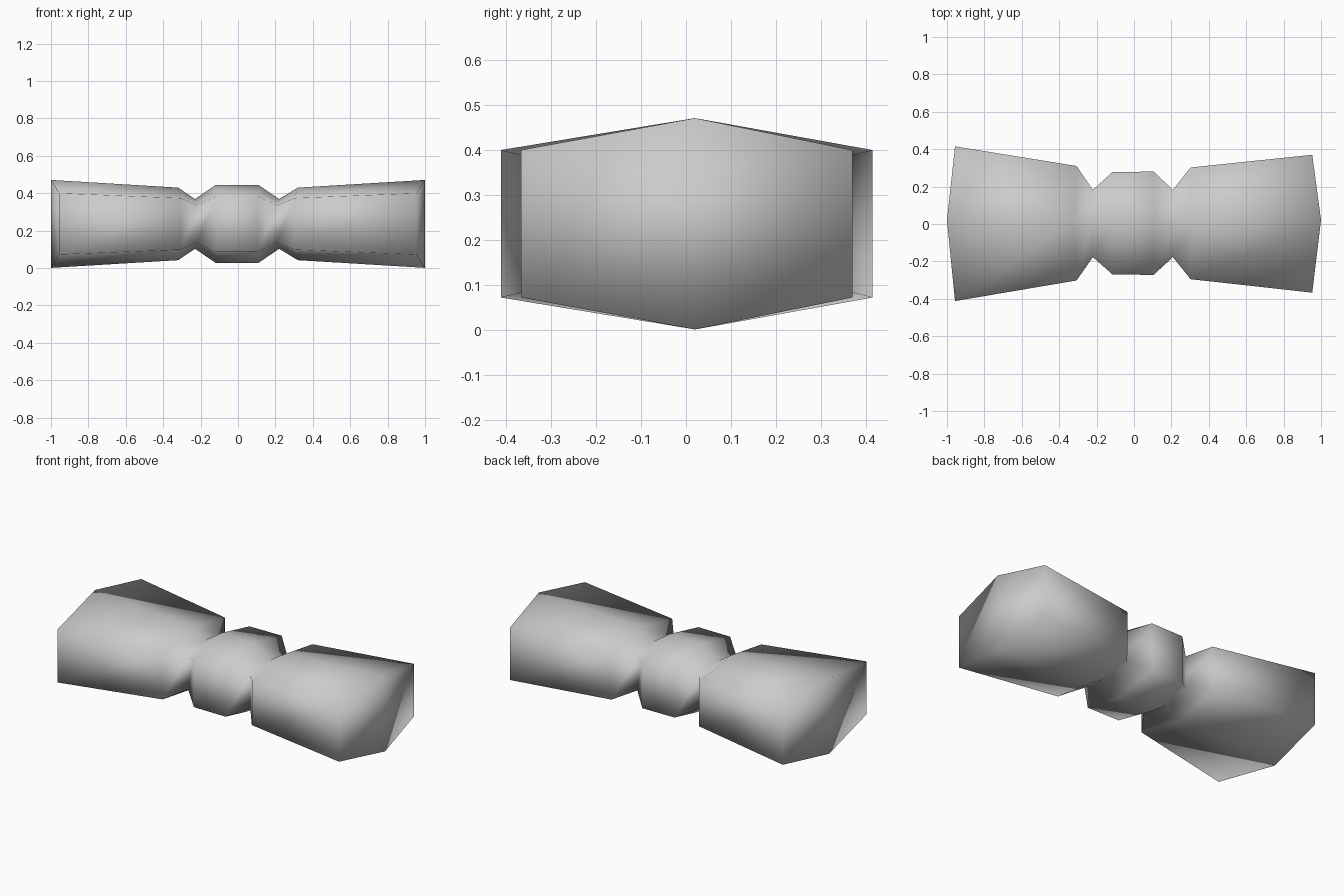
import bpy
import bmesh

cube = bpy.data.objects.get("Cube")
if cube:
    bpy.data.objects.remove(cube, do_unlink=True)

MID_Z = 0.236

# Plain grey
grey = bpy.data.materials.new("plain_grey")
grey.use_nodes = True
colour = (0.6, 0.6, 0.6, 1)
grey.diffuse_color = colour
grey.node_tree.nodes["Principled BSDF"].inputs["Base Color"].default_value = colour

# Cross-sections: ridge x, corner x, front y, back y, ridge y
SECTIONS = [
    (-1.0, -0.957, -0.412, 0.415, 0.02),
    (-0.32, -0.307, -0.302, 0.31, 0.01),
    (-0.23, -0.22, -0.177, 0.182, 0.005),
    (-0.12, -0.115, -0.27, 0.278, 0.005),
    (0.11, 0.105, -0.272, 0.28, 0.005),
    (0.22, 0.208, -0.177, 0.182, 0.005),
    (0.32, 0.302, -0.295, 0.302, 0.01),
    (1.0, 0.953, -0.367, 0.37, 0.02),
]
# Half heights (ridge, corner) from an end to the middle, mirrored
HEIGHTS = [(0.235, 0.164), (0.194, 0.138), (0.133, 0.1), (0.208, 0.147)]
HEIGHTS += HEIGHTS[::-1]


def ring(bm, section, heights):
    """Six-sided section: top ridge, back pair, bottom ridge, front pair."""
    rx, cx, front, back, ry = section
    ridge, corner = heights
    points = [(rx, ry, ridge), (cx, back, corner), (cx, back, -corner),
              (rx, ry, -ridge), (cx, front, -corner), (cx, front, corner)]
    return [bm.verts.new((x, y, MID_Z + z)) for x, y, z in points]


# Bow body
bm = bmesh.new()
rings = [ring(bm, s, h) for s, h in zip(SECTIONS, HEIGHTS)]
for a, b in zip(rings, rings[1:]):
    for i in range(6):
        j = (i + 1) % 6
        bm.faces.new((a[i], a[j], b[j], b[i]))

# Folded end caps
for r in (rings[0], rings[-1]):
    bm.faces.new(r[:4])
    bm.faces.new(r[3:] + r[:1])
bmesh.ops.recalc_face_normals(bm, faces=bm.faces)
for face in bm.faces:
    face.smooth = True

mesh = bpy.data.meshes.new("bow_tie")
bm.to_mesh(mesh)
bm.free()
mesh.materials.append(grey)
bow = bpy.data.objects.new("bow_tie", mesh)
bpy.context.collection.objects.link(bow)
